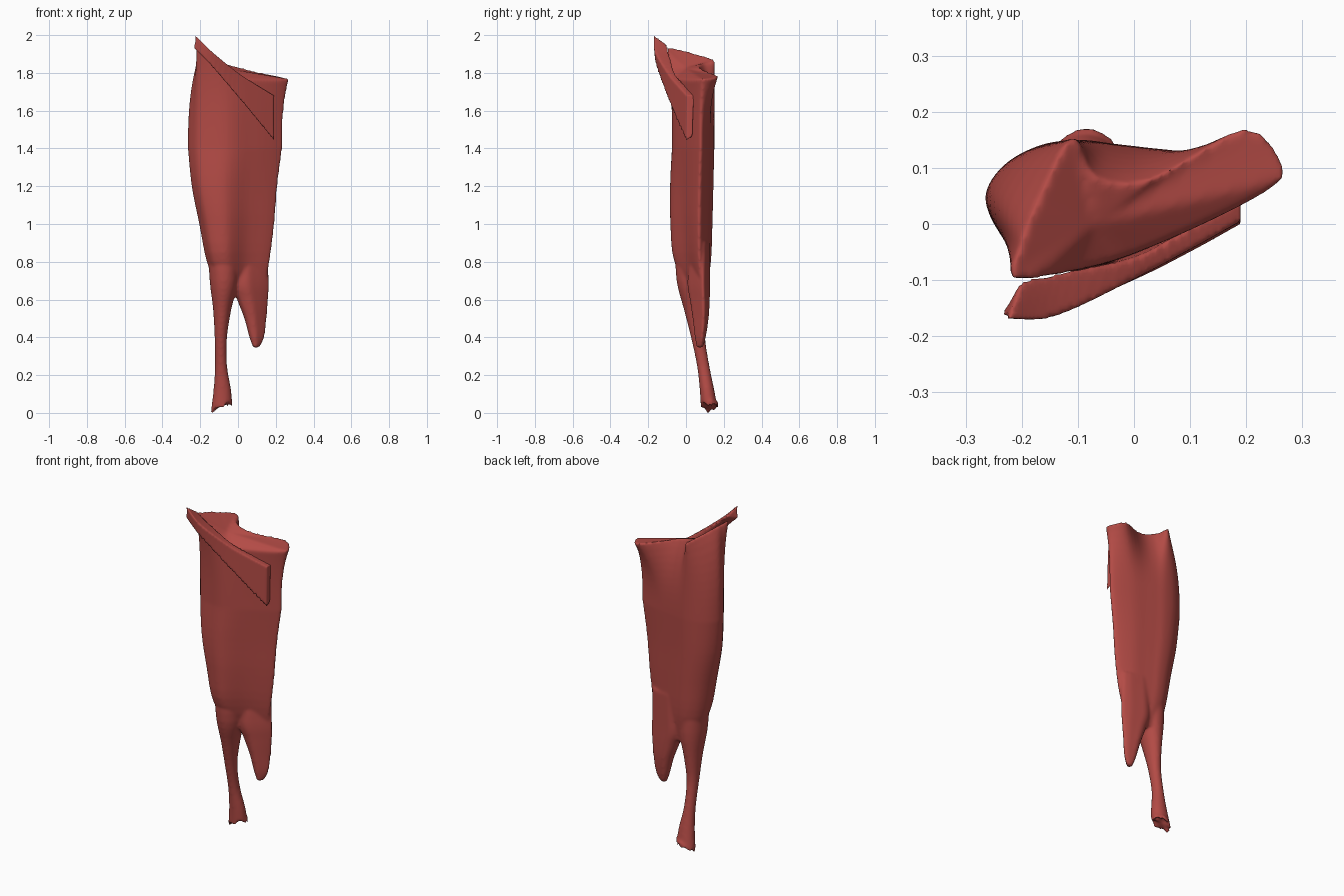
import bpy, bmesh, math
from mathutils import Vector

old = bpy.data.objects.get("Cube")
if old:
    bpy.data.objects.remove(old)

red = bpy.data.materials.new("muscle_red")
red.use_nodes = True
red.diffuse_color = (0.45, 0.07, 0.06, 1)
red.node_tree.nodes["Principled BSDF"].inputs["Base Color"].default_value = red.diffuse_color


def spline(points, steps, closed):
    """Smooth curve through the given points."""
    pts = [Vector(p) for p in points]
    n = len(pts)
    pick = (lambda i: pts[i % n]) if closed else (lambda i: pts[max(0, min(n - 1, i))])
    out = []
    for i in range(n if closed else n - 1):
        a, b, c, d = (pick(i + k) for k in (-1, 0, 1, 2))
        for s in range(steps):
            t = s / steps
            out.append(b + (c - a) * t / 2 + (a - b * 2.5 + c * 2 - d / 2) * t ** 2
                       + ((b - c) * 3 + d - a) * t ** 3 / 2)
    if not closed:
        out.append(pts[-1])
    return out


def loft(bm, rings, top_centre=None):
    """Skin a stack of closed rings and close both ends."""
    loops = [[bm.verts.new(p) for p in ring] for ring in rings]
    for low, high in zip(loops, loops[1:]):
        for i in range(len(low)):
            j = (i + 1) % len(low)
            bm.faces.new((low[i], low[j], high[j], high[i]))
    for loop, centre in ((loops[0], None), (loops[-1], top_centre)):
        middle = centre or sum((v.co for v in loop), Vector()) / len(loop)
        hub = bm.verts.new(middle)
        for i in range(len(loop)):
            bm.faces.new((loop[i], loop[(i + 1) % len(loop)], hub))


def fit(profile, row):
    """Scale a unit profile into the box given by left, right, front, back."""
    z, left, right, front, back = row
    return [Vector((left + (right - left) * p[0], front + (back - front) * p[1], z)) for p in profile]


def finish(name, bm, voxel, rounds):
    bmesh.ops.recalc_face_normals(bm, faces=bm.faces)
    mesh = bpy.data.meshes.new(name)
    bm.to_mesh(mesh)
    bm.free()
    mesh.materials.append(red)
    obj = bpy.data.objects.new(name, mesh)
    bpy.context.collection.objects.link(obj)
    fuse = obj.modifiers.new("fuse", "REMESH")
    fuse.mode = "VOXEL"
    fuse.voxel_size = voxel
    fuse.use_smooth_shade = True
    soft = obj.modifiers.new("soften", "SMOOTH")
    soft.factor = 0.5
    soft.iterations = rounds


# Plan outlines: rounded left side, thin slanting sheet to the right
back = [(1, .72), (.79, .88), (.58, .94), (.46, .97), (.34, 1), (.2, .96), (.07, .81)]
wedge = spline([(0, .57), (.045, .3), (.14, .11), (.42, .03), (.7, .28), (.95, .58)] + back, 5, True)
wedge_low = spline([(0, .57), (.04, .3), (.12, .09), (.34, .04), (.62, .37), (.93, .6)] + back, 5, True)
rim = spline([(-.19, 0), (-.205, -.045), (-.215, -.1), (-.07, -.075), (.08, -.02), (.24, .06),
              (.266, .105), (.2, .172), (.03, .08), (-.07, .085), (-.1, .15), (-.125, .14),
              (-.15, .09)], 5, True)
oval = [(.5 - .5 * math.cos(a), .5 - .5 * math.sin(a))
        for a in (math.tau * i / 32 for i in range(32))]

# Main belly: its slim lower end hides inside the leg and the lobe
bm = bmesh.new()
shoulder = (1.4, -.265, .23, -.08, .15)
rows = spline([(.63, -.1, .13, .035, .105), (.8, -.165, .165, -.066, .132),
               (1, -.205, .19, -.088, .14), (1.2, -.245, .205, -.09, .145),
               shoulder], 4, False)
rings = []
for row in rows:
    rise = max(0, min(1, (row[0] - .8) / .6))
    outline = [low.lerp(high, rise) for low, high in zip(wedge_low, wedge)]
    rings.append(fit(outline, row))

# Upper belly, flaring into a slanted rim that rolls down toward the front
for step in range(1, 11):
    f = step / 10
    ring = []
    for base, edge in zip(fit(wedge, shoulder), rim):
        x, y = base.xy.lerp(edge, f ** 2.8)
        peak = 1.835 - .25 * edge.x + .4 * max(0, -edge.x - .1)
        roll = max(0, min(1, (edge.x + .18) / .15)) * max(0, .08 - edge.y)
        ring.append(Vector((x, y, 1.4 + (peak - .5 * roll - 1.4) * f)))
    rings.append(ring)
loft(bm, rings, Vector((-.07, 0, 1.825)))

# Long tendon leg with a ragged splayed foot
rows = spline([(0, -.145, -.028, .08, .172), (.12, -.13, -.036, .073, .15),
               (.25, -.122, -.058, .058, .124), (.4, -.124, -.058, .026, .102),
               (.55, -.132, -.035, -.012, .112), (.7, -.15, 0, -.05, .125),
               (.9, -.16, 0, -.06, .12)], 4, False)
rings = [fit(oval, row) for row in rows]
for p in rings[0]:
    p.z = max(0, (p.x + .13) * .5 + abs(p.y - .115) * .5) + .012 * math.sin(p.y * 150)
loft(bm, rings, None)

# Short rounded lobe beside the leg, its upper end tucked inside the belly
rows = spline([(.345, .08, .115, .055, .09), (.4, .06, .14, .045, .105),
               (.5, .033, .152, .033, .12), (.6, -.005, .16, .018, .126),
               (.7, -.04, .162, .005, .128), (.9, -.02, .155, .03, .125)], 4, False)
loft(bm, [fit(wedge, row) for row in rows], None)
finish("muscle_belly", bm, .008, 8)

# Tapering flap slung across the upper front: four rails skinned into a wedge
rails = [
    [(-.235, -.16, 1.93), (-.15, -.16, 1.845), (0, -.1, 1.67), (.1, -.05, 1.55), (.19, 0, 1.44)],
    [(-.225, -.17, 2), (-.14, -.165, 1.915), (0, -.098, 1.8), (.1, -.045, 1.735), (.19, .005, 1.68)],
    [(-.2, -.1, 1.95), (-.13, -.085, 1.89), (0, -.06, 1.8), (.1, -.005, 1.735), (.19, .045, 1.68)],
    [(-.22, -.135, 1.935), (-.14, -.11, 1.86), (0, -.05, 1.7), (.1, 0, 1.58), (.19, .035, 1.46)],
]
bm = bmesh.new()
loft(bm, list(zip(*(spline(rail, 6, False) for rail in rails))), None)
finish("front_flap", bm, .007, 1)
